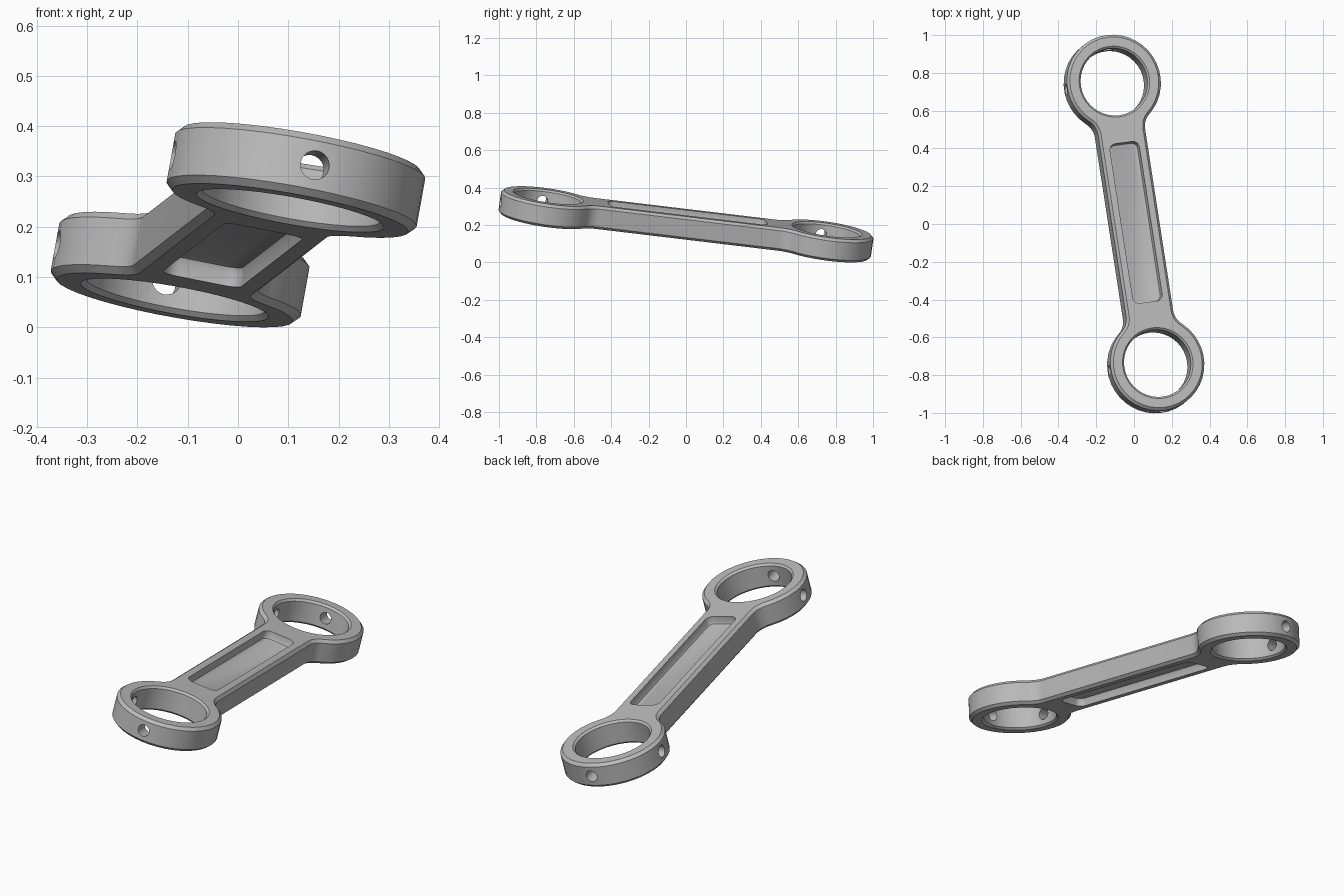
import bpy, bmesh, math
from mathutils import Matrix, Vector

if "Cube" in bpy.data.objects:
    bpy.data.objects.remove(bpy.data.objects["Cube"], do_unlink=True)

# Main dimensions
REACH = 0.759        # link middle to ring centre
RING, BORE = 0.253, 0.18
HALF_BAR, FILLET = 0.128, 0.1
HALF_T = 0.0625      # half thickness
POCKET_X, POCKET_Y, POCKET_DEPTH = 0.08, 0.43, 0.042

# Tilted frame: y along the bar, z along the ring axes
along = Vector((-0.115, 0.745, -0.089)).normalized()
normal = Vector((0.18, 0.147, 1))
normal = (normal - along * normal.dot(along)).normalized()
frame = Matrix((along.cross(normal), along, normal)).transposed().to_4x4()

metal = bpy.data.materials.new("grey_metal")
metal.use_nodes = True
grey = (0.5, 0.5, 0.5, 1)
metal.diffuse_color = grey
metal.node_tree.nodes["Principled BSDF"].inputs["Base Color"].default_value = grey


def arc(cx, cy, r, a, b, n):
    return [(cx + r * math.cos(a + (b - a) * i / n),
             cy + r * math.sin(a + (b - a) * i / n)) for i in range(n + 1)]


def circle(r, n=40):
    return arc(0, 0, r, 0, math.tau, n)[:-1]


def link_outline(inset):
    """Two ring ends blended into a straight bar."""
    fx = HALF_BAR + FILLET
    ds = math.sqrt((RING + FILLET) ** 2 - fx ** 2)
    a = -math.atan2(ds, fx)
    side = arc(fx, REACH - ds, FILLET + inset, math.pi, math.pi + a, 6)
    end = arc(0, REACH, RING - inset, a, math.pi - a, 30)
    half = side + end[1:-1] + [(-x, y) for x, y in reversed(side)]
    return half + [(-x, -y) for x, y in half]


def pocket_outline(inset, r=0.035):
    x, y = POCKET_X - r, POCKET_Y - r
    pts = []
    for i, (sx, sy) in enumerate(((1, 1), (-1, 1), (-1, -1), (1, -1))):
        a = i * math.pi / 2
        pts += arc(sx * x, sy * y, r - inset, a, a + math.pi / 2, 6)
    return pts


def loft(name, layers, matrix=Matrix()):
    """Solid through stacked outlines, given as (z, points) from low to high."""
    bm = bmesh.new()
    loops = [[bm.verts.new(matrix @ Vector((x, y, z))) for x, y in pts]
             for z, pts in layers]
    for low, high in zip(loops, loops[1:]):
        for i in range(len(low)):
            j = (i + 1) % len(low)
            bm.faces.new((low[i], low[j], high[j], high[i]))
    bm.faces.new(loops[0][::-1])
    bm.faces.new(loops[-1])
    bmesh.ops.recalc_face_normals(bm, faces=bm.faces)
    mesh = bpy.data.meshes.new(name)
    bm.to_mesh(mesh)
    bm.free()
    obj = bpy.data.objects.new(name, mesh)
    bpy.context.collection.objects.link(obj)
    mesh.materials.append(metal)
    return obj


# Link body with chamfered rim
C = 0.014
link = loft("connecting_link", [
    (-HALF_T, link_outline(C)), (-HALF_T + C, link_outline(0)),
    (HALF_T - C, link_outline(0)), (HALF_T, link_outline(C))])

cutters = []
# Chamfered bores, one end hole and one side hole in each ring
E = 0.01
for s in (1, -1):
    at = Matrix.Translation((0, s * REACH, 0))
    cutters.append(loft("bore_cutter", [
        (-HALF_T - E, circle(BORE + 2 * E)), (-HALF_T + E, circle(BORE)),
        (HALF_T - E, circle(BORE)), (HALF_T + E, circle(BORE + 2 * E))], at))
    for turn in (Matrix.Rotation(-s * math.pi / 2, 4, 'X'),
                 Matrix.Rotation(-math.pi / 2, 4, 'Y')):
        cutters.append(loft("hole_cutter", [
            (BORE / 2, circle(0.029, 24)), (RING + 0.05, circle(0.029, 24))],
            at @ turn))

# Pockets on both faces, with a rounded floor edge
floor = HALF_T - POCKET_DEPTH
F = 0.014
for s in (1, -1):
    layers = [(s * (floor + F * (1 - math.sin(t))), pocket_outline(F * (1 - math.cos(t))))
              for t in (math.pi / 2, math.pi / 4, 0)]
    layers.append((s * (HALF_T + 0.05), pocket_outline(0)))
    cutters.append(loft("pocket_cutter", layers))

for cutter in cutters:
    cutter.hide_render = True
    mod = link.modifiers.new("cut", 'BOOLEAN')
    mod.operation, mod.solver, mod.object = 'DIFFERENCE', 'EXACT', cutter

bpy.ops.object.select_all(action='DESELECT')
link.select_set(True)
bpy.context.view_layer.objects.active = link
for mod in list(link.modifiers):
    bpy.ops.object.modifier_apply(modifier=mod.name)
for cutter in cutters:
    bpy.data.objects.remove(cutter, do_unlink=True)

# Tilt into place and rest on the ground
link.data.transform(frame)
low = min(v.co.z for v in link.data.vertices)
link.data.transform(Matrix.Translation((0, 0, -low)))
bpy.ops.object.shade_smooth_by_angle(angle=math.radians(30))
